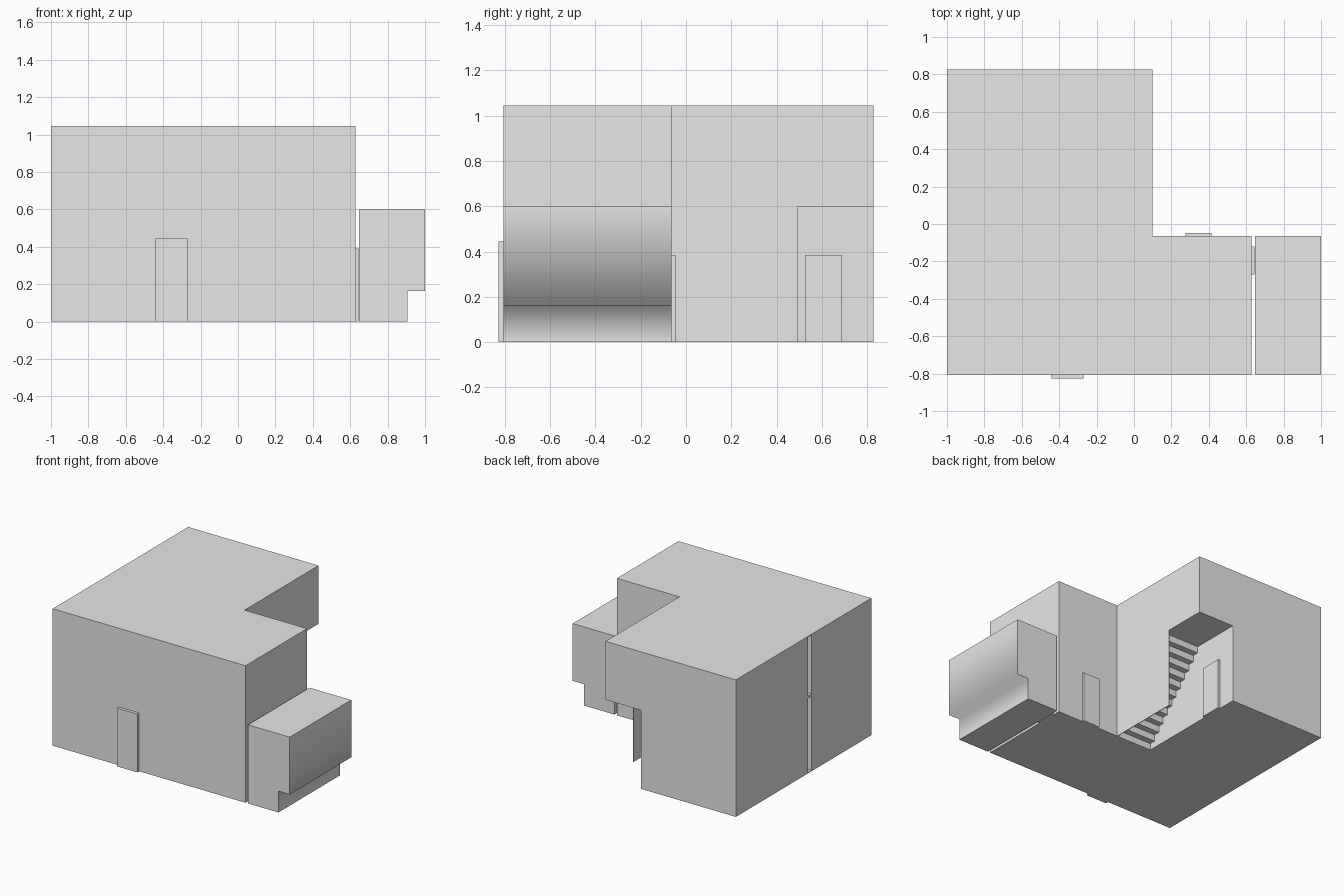
import bpy, bmesh
from mathutils import Vector

cube = bpy.data.objects.get("Cube")
if cube:
    bpy.data.objects.remove(cube, do_unlink=True)

GREY = (0.8, 0.8, 0.8, 1.0)
plaster = bpy.data.materials.new("plain_grey")
plaster.use_nodes = True
plaster.diffuse_color = GREY
plaster.node_tree.nodes["Principled BSDF"].inputs["Base Color"].default_value = GREY


def prism(name, points, offset):
    """Extrude a closed outline of 3D points along an offset."""
    bm = bmesh.new()
    face = bm.faces.new([bm.verts.new(p) for p in points])
    new = bmesh.ops.extrude_face_region(bm, geom=[face])["geom"]
    bmesh.ops.translate(bm, vec=Vector(offset),
                        verts=[v for v in new if isinstance(v, bmesh.types.BMVert)])
    bmesh.ops.recalc_face_normals(bm, faces=bm.faces)
    mesh = bpy.data.meshes.new(name)
    bm.to_mesh(mesh)
    bm.free()
    mesh.materials.append(plaster)
    obj = bpy.data.objects.new(name, mesh)
    bpy.context.collection.objects.link(obj)
    return obj


def box(name, x, y, z):
    corners = [(x[0], y[0], z[0]), (x[1], y[0], z[0]),
               (x[1], y[1], z[0]), (x[0], y[1], z[0])]
    return prism(name, corners, (0, 0, z[1] - z[0]))


def carve(obj, cutters):
    """Subtract the cutters, bake the result and drop the cutters."""
    for c in cutters:
        c.hide_render = True
        mod = obj.modifiers.new("cut", 'BOOLEAN')
        mod.operation = 'DIFFERENCE'
        mod.solver = 'EXACT'
        mod.object = c
    bpy.context.view_layer.update()
    graph = bpy.context.evaluated_depsgraph_get()
    baked = bpy.data.meshes.new_from_object(obj.evaluated_get(graph))
    obj.modifiers.clear()
    obj.data = baked
    for c in cutters:
        bpy.data.objects.remove(c, do_unlink=True)


# Overall dimensions
WEST, EAST, INNER = -1.0, 0.627, 0.1
FRONT, MID, BACK = -0.805, -0.063, 0.827
ROOF, LANDING = 1.045, 0.6
RECESS_X, RECESS_Y = -0.2, 0.495

# L-shaped building
outline = [(WEST, FRONT), (EAST, FRONT), (EAST, MID),
           (INNER, MID), (INNER, BACK), (WEST, BACK)]
building = prism("building", [(x, y, 0) for x, y in outline], (0, 0, ROOF))

# Corner porch and the stepped hollow under the stairs
porch = box("porch_cutter", (RECESS_X, 0.3), (RECESS_Y, 1), (-0.1, LANDING))
STEPS = 12
run, rise = (RECESS_Y - MID) / STEPS, LANDING / STEPS
profile = [(MID, -0.1)]
for i in range(STEPS):
    z = (i + 1) * rise
    profile += [(MID + i * run, z), (MID + (i + 1) * run, z)]
profile[-1] = (RECESS_Y + 0.1, LANDING)
profile.append((RECESS_Y + 0.1, -0.1))
stairs = prism("stair_cutter", [(RECESS_X, y, z) for y, z in profile],
               (INNER - 0.005 - RECESS_X, 0, 0))

# Narrow wall joint split by the upper floor
joints = [box("joint_cutter", (-1.1, -0.96), (-0.085, -0.04), z)
          for z in ((0.005, 0.575), (0.59, 1.04))]
carve(building, [porch, stairs] + joints)

# Door slabs
box("front_door", (-0.44, -0.27), (-0.827, FRONT), (0, 0.445))
box("back_door", (0.275, 0.415), (MID, -0.047), (0, 0.385))
box("side_door", (EAST, 0.645), (-0.27, -0.12), (0, 0.39))
box("porch_door", (RECESS_X, -0.182), (0.525, 0.69), (0, 0.385))

# Side block with a toe recess along its outer foot
section = [(0.648, 0), (0.905, 0), (0.905, 0.163),
           (1, 0.163), (1, LANDING), (0.648, LANDING)]
side_block = prism("side_block", [(x, FRONT, z) for x, z in section],
                   (0, MID - FRONT, 0))

# Soft shading over the recess only, every other edge kept sharp
mesh = side_block.data
mesh.shade_smooth()
for edge in mesh.edges:
    a, b = (mesh.vertices[i].co for i in edge.vertices)
    along = abs(a.y - b.y) > 0.1
    edge.use_edge_sharp = not (along and abs(a.z - 0.163) < 0.01)
